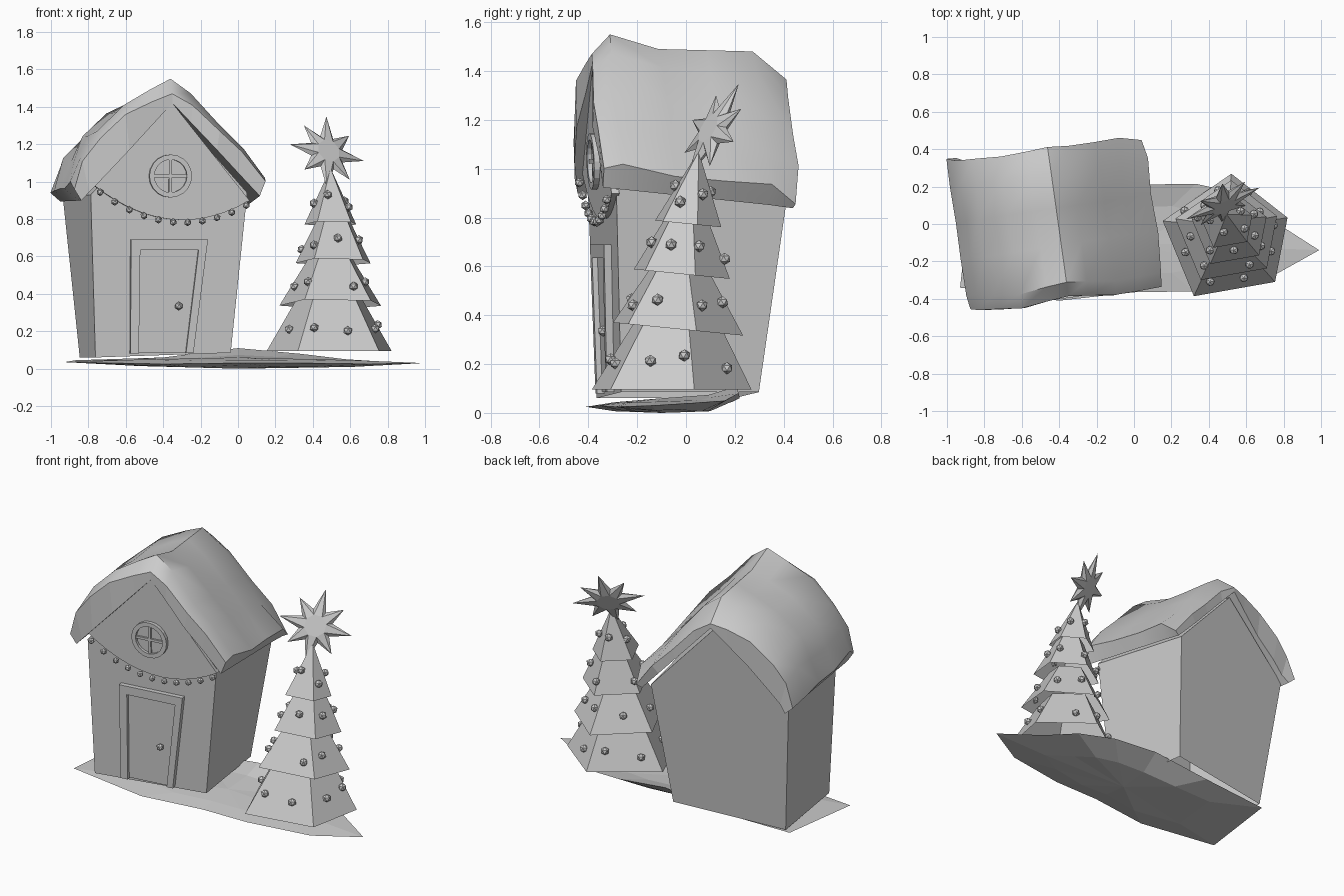
import bpy, bmesh, math, random
from mathutils import Vector, Matrix

if "Cube" in bpy.data.objects:
    bpy.data.objects.remove(bpy.data.objects["Cube"])
random.seed(4)

ROT = Matrix.Rotation(math.radians(8), 3, 'Z')
ORIGIN = Vector((-0.445, 0, 0))


def H(u, v, z):
    """House-local point (across, deep, up) to world."""
    return ROT @ Vector((u, v, z)) + ORIGIN


def F(u, z, out=0.0):
    """Point on the leaning front wall, pushed forward by out."""
    return H(u, -0.316 - 0.038 * z - out, z)


def finish(bm, name, smooth=None):
    bmesh.ops.recalc_face_normals(bm, faces=bm.faces)
    me = bpy.data.meshes.new(name)
    bm.to_mesh(me)
    bm.free()
    ob = bpy.data.objects.new(name, me)
    bpy.context.collection.objects.link(ob)
    if smooth:
        bpy.ops.object.select_all(action='DESELECT')
        ob.select_set(True)
        bpy.context.view_layer.objects.active = ob
        bpy.ops.object.shade_smooth_by_angle(angle=math.radians(smooth))
    return ob


def loft(name, rings, cap=(True, True), loop=False, smooth=None, skip=()):
    """Bridge closed rings of points, capped at the ends or looped round."""
    bm = bmesh.new()
    vs = [[bm.verts.new(p) for p in r] for r in rings]
    n = len(vs[0])
    for a, b in zip(vs, vs[1:] + ([vs[0]] if loop else [])):
        for i in range(n):
            j = (i + 1) % n
            if i not in skip:
                bm.faces.new((a[i], a[j], b[j], b[i]))
    for k, end in enumerate((vs[0], vs[-1])):
        if cap[k] and not loop:
            bm.faces.new(end)
    return finish(bm, name, smooth)


def panel(name, pts, back, front):
    """Flat slab on the front wall from (across, up) outline."""
    return loft(name, [[F(u, z, d) for u, z in pts] for d in (back, front)])


def balls(name, centres, r):
    bm = bmesh.new()
    for c in centres:
        bmesh.ops.create_icosphere(bm, subdivisions=1, radius=r,
                                   matrix=Matrix.Translation(c) @ Matrix.Rotation(random.random() * 3, 4, 'Z'))
    return finish(bm, name)


def circle(cu, cz, r, n=20):
    return [(cu + r * math.cos(math.tau * i / n), cz + r * math.sin(math.tau * i / n)) for i in range(n)]


# house walls: front and back pentagons flaring upwards, open underneath
wall = [(-0.365, 0.06), (0.365, 0.085), (0.45, 0.94), (0.04, 1.40), (-0.395, 0.93)]
back = [(-0.37, 0.25, 0.06), (0.365, 0.25, 0.085), (0.46, 0.35, 0.86), (0.04, 0.37, 1.31), (-0.445, 0.36, 0.91)]
loft("house_walls", [[F(u, z) for u, z in wall], [H(*p) for p in back]], skip=(0,))

# snowy roof: closed ring per station, lumpy outer profile, inner profile hugging the walls
outer = [(-0.50, 0.98), (-0.455, 1.13), (-0.37, 1.25), (-0.22, 1.40), (-0.07, 1.48), (0.04, 1.53),
         (0.15, 1.46), (0.30, 1.30), (0.42, 1.18), (0.555, 1.03)]
front_v = [0.03, 0.02, 0, -0.01, 0.01, 0.02, 0.01, -0.01, 0, 0]
back_v = [0.02, 0.0, 0, -0.01, 0, 0.01, 0, 0, 0, -0.03]
rings = []
for v, dz in ((-0.415, -0.06), (-0.34, 0.02), (-0.12, -0.04), (0.08, -0.045), (0.27, -0.05), (0.40, -0.165)):
    top, under = [], []
    for (u, z), fv, bv in zip(outer, front_v, back_v):
        side = min(1, abs(u - 0.04) / 0.45)
        t = (v + 0.415) / 0.815
        jit = lambda a: random.uniform(-a, a) * side
        drop = (0.11 if u > 0.04 else 0.0) * t * side
        scale = 0.965 if v < -0.4 else 1
        vv = v + (fv if v < -0.3 else bv if v > 0.3 else 0)
        top.append(H(u * scale + jit(0.012), vv + jit(0.008), z + dz * (1 - 0.7 * side) - drop + jit(0.016)))
        iu = 0.04 + (u - 0.04) * 0.91
        sag = 0.085 * t + (0.0 if u > 0.04 else -0.08 * t) * side
        under.append(H(iu, vv, 1.42 - abs(iu - 0.04) * 1.06 - sag))
    rings.append(top + under[::-1])
loft("snowy_roof", rings, smooth=40, cap=(False, False))
# rims closing the roof front and back, quad by quad
for name, r in (("roof_front_rim", rings[0]), ("roof_back_rim", rings[-1])):
    bm = bmesh.new()
    vs = [bm.verts.new(p) for p in r]
    for i in range(9):
        bm.faces.new((vs[i], vs[i + 1], vs[18 - i], vs[19 - i]))
    finish(bm, name)

# gable board with sagging lower edge
dip = lambda u: 0.795 + 0.8 * (u - 0.1) ** 2
edge = [0.46 - 0.865 * i / 12 for i in range(13)]
panel("gable_board", [(0.04, 1.42)] + [(u, dip(u)) for u in edge], -0.01, 0.022)

# string of lights under the board
balls("gable_lights", [F(u, dip(u) - 0.014, 0.04) for u in [0.44 - 0.079 * i for i in range(11)]], 0.02)

# round window
wu, wz = 0.03, 1.03
ro, ri = circle(wu, wz, 0.115), circle(wu, wz, 0.088)
loft("window_frame", [[F(u, z, d) for u, z in c] for c, d in
                      ((ro, 0.01), (ro, 0.045), (ri, 0.045), (ri, 0.01))], loop=True)
panel("window_glass", ri, 0.01, 0.026)
for name, a, b in (("window_bar_upright", 0.008, 0.09), ("window_bar_level", 0.09, 0.008)):
    panel(name, [(wu - a, wz - b), (wu + a, wz - b), (wu + a, wz + b), (wu - a, wz + b)], 0.02, 0.038)

# door, frame and knob
panel("door_frame", [(-0.18, 0.08), (-0.18, 0.69), (0.235, 0.69), (0.16, 0.085), (0.12, 0.085),
                     (0.185, 0.635), (-0.13, 0.635), (-0.135, 0.08)], -0.01, 0.03)
panel("door", [(-0.135, 0.085), (0.12, 0.085), (0.185, 0.635), (-0.13, 0.635)], -0.01, 0.008)
balls("door_knob", [F(0.08, 0.335, 0.025)], 0.023)

# tree: four stacked five-sided tiers, open underneath, leaning slightly back
#        z low, z high, r low, r high, centre x, centre y low, centre y high, bauble count
tiers = [(0.095, 0.37, 0.35, 0.185, 0.49, -0.08, -0.05, 8),
         (0.345, 0.59, 0.285, 0.125, 0.495, -0.05, -0.03, 7),
         (0.57, 0.80, 0.21, 0.09, 0.51, -0.03, 0.00, 6),
         (0.775, 1.06, 0.145, 0.006, 0.495, 0.00, 0.05, 5)]
corners = [85, 164, 241, 319, 379]
baubles = []
for k, (z0, z1, r0, r1, cx, y0, y1, count) in enumerate(tiers):
    def ring(z, r, y):
        tilt = 0.1 if k else 0
        return [Vector((cx + r * math.cos(a), y + r * math.sin(a), z - tilt * r * math.sin(a)))
                for a in map(math.radians, corners)]
    low, high = ring(z0, r0, y0), ring(z1, r1, y1)
    loft("tree_tier_%d" % (k + 1), [low, high], cap=(False, True))
    for i in range(count):
        f = (5 * (i + random.uniform(0.2, 0.5)) / count + 0.3 * k) % 5
        a, b, s = int(f), (int(f) + 1) % 5, f % 1
        t = random.uniform(0.3, 0.55)
        p = low[a].lerp(low[b], s).lerp(high[a].lerp(high[b], s), t)
        out = Vector((p.x - cx, p.y - y0, 0)).normalized()
        baubles.append(p + out * 0.012)
balls("tree_baubles", baubles, 0.025)

# eight-pointed star with raised flat octagon hubs
bm = bmesh.new()
place = (Matrix.Translation((0.475, 0.11, 1.155)) @ Matrix.Rotation(math.radians(29), 4, 'Z')
         @ Matrix.Rotation(math.radians(-26), 4, 'X') @ Matrix.Rotation(math.radians(13), 4, 'Y'))
pt = lambda r, a, d: bm.verts.new(place @ Vector((r * math.sin(a), d, r * math.cos(a))))
N = 16
rim = [pt((0.22 if i % 4 == 0 else 0.19) if i % 2 == 0 else 0.1, math.tau * i / N, 0) for i in range(N)]
for d in (-0.025, 0.025):
    hub = [pt(0.066, math.tau * (i + 0.5) / 8, d) for i in range(8)]
    bm.faces.new(hub)
    for i in range(8):
        tip, valley, nxt = rim[2 * i], rim[2 * i + 1], rim[(2 * i + 2) % N]
        bm.faces.new((hub[i - 1], tip, hub[i]))
        bm.faces.new((hub[i], tip, valley))
        bm.faces.new((hub[i], valley, nxt))
finish(bm, "tree_star")

# snowy ground patch: thin, uneven, with a faceted underside
shore = [(-0.93, -0.34, 0.035), (-0.40, -0.41, 0.025), (0.0, -0.365, 0.03), (0.32, -0.36, 0.03),
         (0.72, -0.29, 0.025), (0.99, -0.14, 0.03), (0.74, 0.02, 0.04), (0.58, 0.16, 0.05),
         (0.33, 0.215, 0.08), (0.0, 0.21, 0.11), (-0.40, 0.22, 0.06), (-0.87, 0.19, 0.045)]
mid = Vector((0.0, -0.1, 0))
bm = bmesh.new()
outline = [bm.verts.new(p) for p in shore]
for low in (False, True):
    inner = []
    for x, y, z in shore:
        p = mid + (Vector((x, y, 0)) - mid) * 0.62
        p.z = random.uniform(0.004, 0.02) if low else 0.035 + z * 0.35
        inner.append(bm.verts.new(p))
    hub = bm.verts.new((mid.x, mid.y, 0 if low else 0.06))
    for i in range(12):
        j = (i + 1) % 12
        bm.faces.new((outline[i], outline[j], inner[j], inner[i]))
        bm.faces.new((inner[i], inner[j], hub))
finish(bm, "snow_ground")
